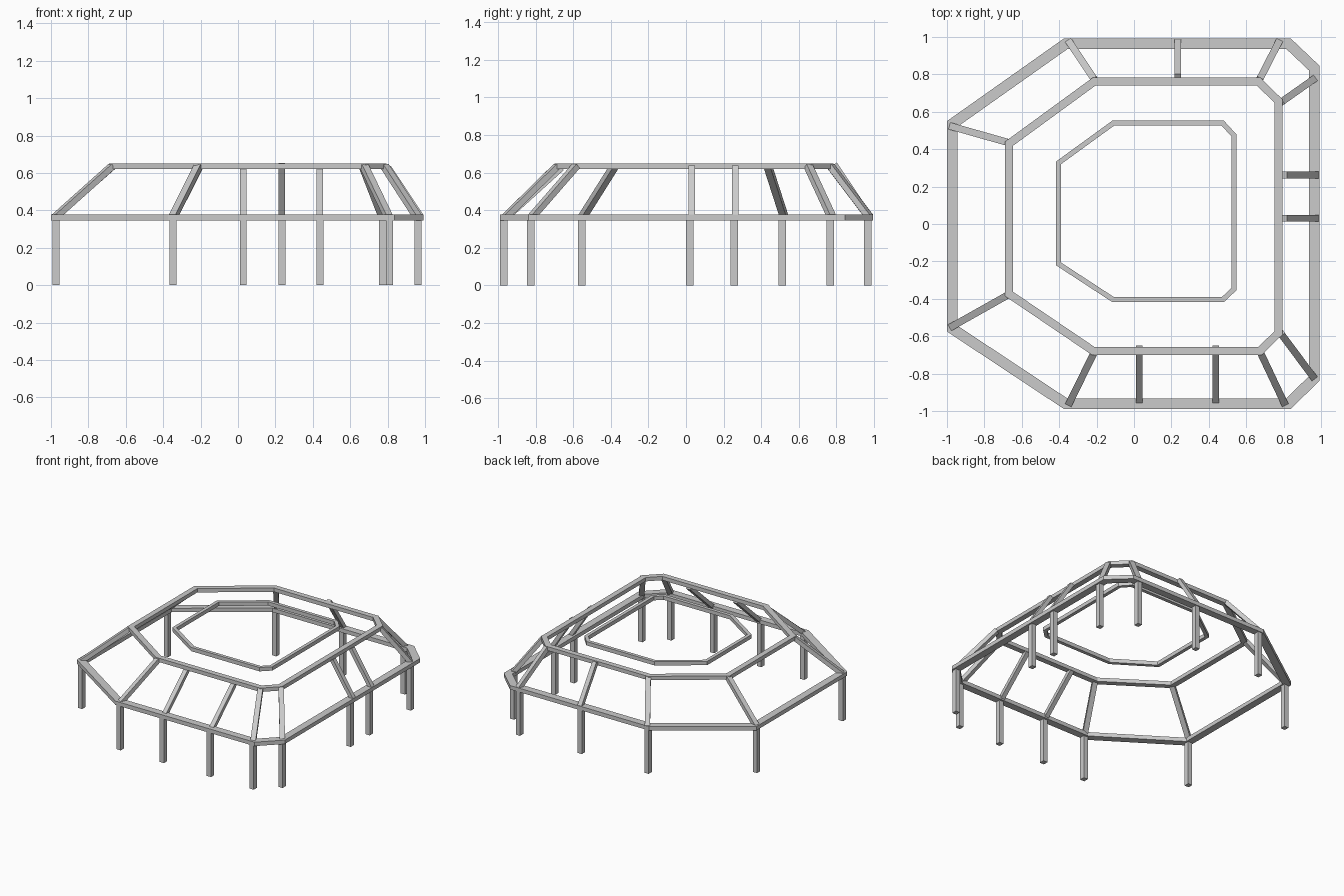
import bpy, bmesh
from mathutils import Vector, Matrix

if "Cube" in bpy.data.objects:
    bpy.data.objects.remove(bpy.data.objects["Cube"])


def finish(bm, name):
    bmesh.ops.recalc_face_normals(bm, faces=bm.faces)
    mesh = bpy.data.meshes.new(name)
    bm.to_mesh(mesh)
    bm.free()
    obj = bpy.data.objects.new(name, mesh)
    bpy.context.collection.objects.link(obj)
    return obj


def inset(pts, d):
    """Mitred inward offset of a counter-clockwise outline."""
    out = []
    for i, p in enumerate(pts):
        e1 = (p - pts[i - 1]).normalized()
        e2 = (pts[(i + 1) % len(pts)] - p).normalized()
        n1, n2 = Vector((-e1.y, e1.x)), Vector((-e2.y, e2.x))
        out.append(p + (n1 + n2) * d / (1 + n1.dot(n2)))
    return out


def ring(name, outline, width, z0, z1):
    outer = [Vector(p) for p in outline]
    inner = inset(outer, width)
    bm = bmesh.new()
    loops = [[bm.verts.new((p.x, p.y, z)) for p in pts]
             for pts, z in ((outer, z0), (outer, z1), (inner, z1), (inner, z0))]
    n = len(outer)
    for k in range(4):
        a, b = loops[k], loops[(k + 1) % 4]
        for i in range(n):
            j = (i + 1) % n
            bm.faces.new((a[i], a[j], b[j], b[i]))
    return finish(bm, name)


def beam(name, a, b, w, h):
    """Box from a to b, its width kept horizontal."""
    a, b = Vector(a), Vector(b)
    d = (b - a).normalized()
    ref = Vector((0, 1, 0)) if abs(d.z) > 0.99 else Vector((0, 0, 1))
    side = ref.cross(d).normalized()
    rot = Matrix((side, d.cross(side), d)).transposed().to_4x4()
    mat = Matrix.Translation((a + b) / 2) @ rot @ Matrix.Diagonal((w, h, (b - a).length, 1))
    bm = bmesh.new()
    bmesh.ops.create_cube(bm, size=1, matrix=mat)
    return finish(bm, name)


# Three eight-sided ring beams
ring("eave_ring", [(0.837, -0.99), (0.993, -0.837), (0.993, 0.845), (0.837, 0.993),
                   (-0.373, 0.993), (-1, 0.55), (-1, -0.575), (-0.373, -0.99)],
     0.057, 0.346, 0.377)
ring("upper_ring", [(0.683, -0.70), (0.795, -0.59), (0.795, 0.665), (0.675, 0.783),
                    (-0.22, 0.783), (-0.69, 0.44), (-0.69, -0.385), (-0.225, -0.70)],
     0.043, 0.62, 0.65)
ring("inner_ring", [(0.48, -0.418), (0.547, -0.355), (0.547, 0.48), (0.48, 0.553),
                    (-0.115, 0.553), (-0.418, 0.333), (-0.418, -0.22), (-0.115, -0.418)],
     0.027, 0.62, 0.65)

# Posts under the eave ring
posts = [(-0.972, -0.555), (-0.972, 0.512), (-0.347, -0.968), (-0.347, 0.966),
         (0.235, 0.966), (0.772, 0.966), (0.81, -0.968), (0.028, -0.968),
         (0.438, -0.968), (0.962, -0.826), (0.962, 0.768), (0.962, 0.257), (0.962, 0.02)]
for x, y in posts:
    beam("post", (x, y, 0), (x, y, 0.36), 0.037, 0.04)

# Hip rafters from eave corners to upper ring corners
hips = [((-0.347, -0.96), (-0.212, -0.685)), ((0.805, -0.96), (0.675, -0.685)),
        ((0.96, -0.82), (0.785, -0.585)), ((0.962, 0.775), (0.785, 0.65)),
        ((0.775, 0.975), (0.67, 0.77)), ((-0.347, 0.975), (-0.21, 0.77)),
        ((-0.977, 0.522), (-0.67, 0.435)), ((-0.977, -0.55), (-0.675, -0.38))]
for (x0, y0), (x1, y1) in hips:
    beam("hip_rafter", (x0, y0, 0.365), (x1, y1, 0.635), 0.038, 0.032)

# Straight rafters on the front, right and back sides
for x in (0.028, 0.438):
    beam("front_rafter", (x, -0.95, 0.362), (x, -0.66, 0.625), 0.035, 0.03)
for y in (0.262, 0.03):
    beam("right_rafter", (0.98, y, 0.365), (0.805, y, 0.63), 0.035, 0.03)
beam("back_rafter", (0.235, 0.978, 0.365), (0.235, 0.79, 0.645), 0.035, 0.03)
